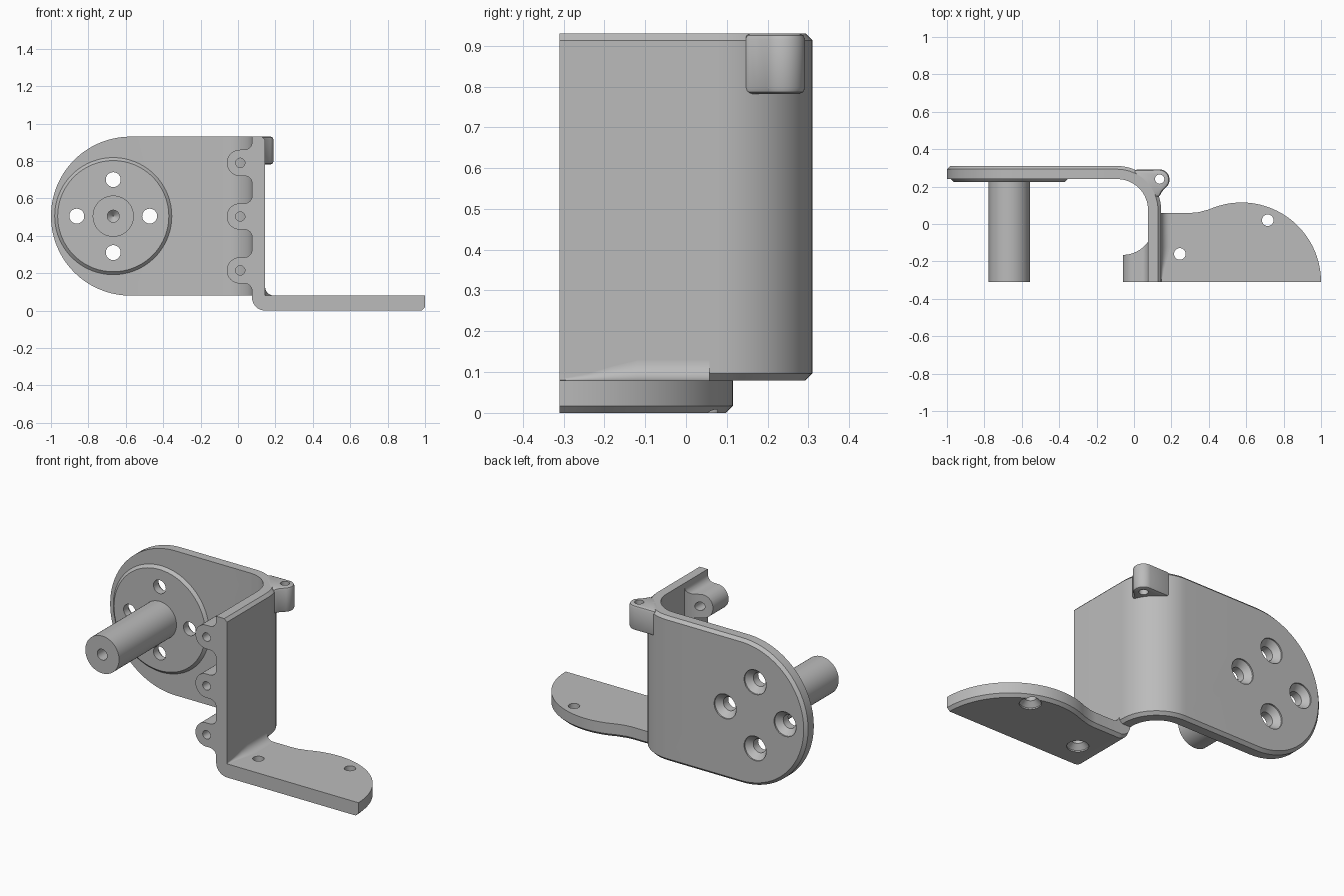
import bpy, bmesh
from math import sin, cos, pi, radians, sqrt

cube = bpy.data.objects.get("Cube")
if cube:
    bpy.data.objects.remove(cube, do_unlink=True)

grey = bpy.data.materials.new("plain grey")
grey.use_nodes = True
grey.diffuse_color = (0.5, 0.5, 0.5, 1)
grey.node_tree.nodes["Principled BSDF"].inputs["Base Color"].default_value = (0.5, 0.5, 0.5, 1)

FRONT = -0.31
MID_Z = 0.505
CHAMFER = 0.017


def loft(name, rings, cap_start=True):
    """Skin a list of equal-length rings into a closed solid."""
    bm = bmesh.new()
    rows = [[bm.verts.new(p) for p in ring] for ring in rings]
    n = len(rows[0])
    for a, b in zip(rows, rows[1:]):
        for i in range(n):
            j = (i + 1) % n
            bm.faces.new((a[i], a[j], b[j], b[i]))
    if cap_start:
        bm.faces.new(rows[0])
    bm.faces.new(rows[-1])
    bmesh.ops.remove_doubles(bm, verts=bm.verts, dist=1e-5)
    bmesh.ops.recalc_face_normals(bm, faces=bm.faces)
    mesh = bpy.data.meshes.new(name)
    bm.to_mesh(mesh)
    bm.free()
    mesh.materials.append(grey)
    ob = bpy.data.objects.new(name, mesh)
    bpy.context.collection.objects.link(ob)
    return ob


def lathe(name, u, v, profile, axis="Y", sides=48):
    """Round part from (radius, position along axis) pairs."""
    rings = []
    for r, t in profile:
        circle = [(u + r * cos(2 * pi * k / sides), v + r * sin(2 * pi * k / sides)) for k in range(sides)]
        rings.append([(a, t, b) if axis == "Y" else (a, b, t) for a, b in circle])
    return loft(name, rings)


def apply_modifier(ob, kind, **settings):
    mod = ob.modifiers.new(kind, kind)
    for key, value in settings.items():
        setattr(mod, key, value)
    bpy.context.view_layer.update()
    graph = bpy.context.evaluated_depsgraph_get()
    ob.data = bpy.data.meshes.new_from_object(ob.evaluated_get(graph))
    ob.modifiers.clear()


def cut(targets, cutter):
    cutter.hide_render = True
    for ob in targets:
        apply_modifier(ob, "BOOLEAN", operation="DIFFERENCE", solver="EXACT", object=cutter)
    bpy.data.objects.remove(cutter, do_unlink=True)


def arc(cx, cy, r, start, end, steps):
    angles = [radians(start + (end - start) * k / steps) for k in range(steps + 1)]
    return [(cx + r * cos(a), cy + r * sin(a)) for a in angles]


# Bent bracket: rounded back plate, corner bend and side wall
def section(inner, middle, outer, h_in, h_out):
    return [(*inner, MID_Z + h_in), (*inner, MID_Z - h_in), (*middle, MID_Z - h_in),
            (*outer, MID_Z - h_out), (*outer, MID_Z + h_out), (*middle, MID_Z + h_in)]


R = 0.425
columns = []
for (xi, hi), (xo, ho) in zip(arc(-0.575, 0, R, 180, 90, 28), arc(-0.575, 0, R - CHAMFER, 180, 90, 28)):
    columns.append(section((xi, 0.24), (xi, 0.293), (xo, 0.31), hi, ho))
bends = [arc(-0.09, 0.075, r, 90, 0, 16) for r in (0.165, 0.218, 0.235)]
for inner, middle, outer in zip(*bends):
    columns.append(section(inner, middle, outer, R, R - CHAMFER))
columns.append(section((0.075, FRONT), (0.128, FRONT), (0.145, FRONT), R, R - CHAMFER))
bracket = loft("bracket_plate", columns, cap_start=False)

# Disc and shaft on the inside of the plate
SX = -0.667
disc = lathe("round_disc", SX, MID_Z, [(0.297, 0.224), (0.314, 0.241), (0.314, 0.25)], sides=96)
shaft = lathe("shaft", SX, MID_Z, [(0.11, FRONT), (0.11, 0.245)])
cut([shaft], lathe("shaft_bore", SX, MID_Z, [(0.032, FRONT - 0.05), (0.032, FRONT + 0.1), (0.002, FRONT + 0.13)]))

# Countersunk screw holes in the plate
for dx, dz in ((1, 0), (-1, 0), (0, 1), (0, -1)):
    cut([bracket, disc], lathe("screw_cutter", SX + 0.195 * dx, MID_Z + 0.195 * dz,
                               [(0.04, 0.2), (0.04, 0.27), (0.072, 0.302), (0.072, 0.35)], sides=32))

# Foot: lobed plate with a rounded heel and a chamfered underside
foot_columns = []


def foot_section(x, yb, xo, yo, z):
    zm = min(z + CHAMFER, 0.079)
    foot_columns.append([(x, FRONT, 0.08), (x, yb, 0.08), (x, yb, zm), (xo, yo, z), (xo, FRONT, z)])


for x, z in arc(0.145, 0.07, 0.07, 180, 270, 10):
    foot_section(x, 0.06, x, 0.06 - CHAMFER, z)
for x, yb in ((0.31, 0.06), (0.345, 0.063), (0.375, 0.071)):
    foot_section(x, yb, x, yb - CHAMFER, 0)
for (x, yb), (xo, yo) in zip(arc(0.575, FRONT, R, 114, 0, 36), arc(0.575, FRONT, R - CHAMFER, 114, 0, 36)):
    foot_section(x, yb, xo, yo, 0)
foot = loft("foot_plate", foot_columns)
for x, y in ((0.245, -0.16), (0.715, 0.02)):
    cut([foot], lathe("foot_cutter", x, y, [(0.058, -0.05), (0.058, 0.008), (0.031, 0.035), (0.031, 0.1)],
                      axis="Z", sides=32))

# Fillet between wall and foot, fading out toward the front
rings = []
for y, r in ((FRONT, 0.003), (-0.24, 0.016), (-0.18, 0.034), (-0.12, 0.048), (0.058, 0.048)):
    curve = arc(0.145 + r, 0.08 + r, r, 180, 270, 8)
    rings.append([(x, y, z) for x, z in [(0.11, 0.05), (0.11, 0.1 + r), (0.145, 0.1 + r)] + curve + [(0.145 + r, 0.05)]])
loft("wall_fillet", rings)

# Hinge knuckles on the front edge of the wall
for label, z in (("upper", 0.79), ("middle", 0.503), ("lower", 0.215)):
    half = arc(0.035, 0.11, 0.04, 0, -90, 8) + arc(0.01, 0, 0.07, 90, 180, 14)
    outline = [(0.1, 0.11)] + half + [(x, -h) for x, h in half[-2::-1]] + [(0.1, -0.11)]
    knuckle = loft(label + "_knuckle", [[(x, y, z + h) for x, h in outline] for y in (FRONT, -0.08)])
    cut([knuckle], lathe("scoop_cutter", -0.06, 0, [(0.165, 0), (0.165, 1)], axis="Z", sides=96))
    cut([knuckle], lathe("pin_cutter", 0.012, z, [(0.025, -0.4), (0.025, 0)], sides=24))

# Pin boss on the upper outside corner
outline = [(0, 0.24), (0, 0.291)] + arc(0.135, 0.237, 0.055, 90, -45, 16) + [(0.148, 0.172), (0.135, 0.142), (0.09, 0.15)]
boss = loft("corner_boss", [[(x, y, z) for x, y in outline] for z in (0.782, 0.93)])
apply_modifier(boss, "BEVEL", width=0.015, segments=2, limit_method="ANGLE", angle_limit=radians(60))
cut([boss], lathe("boss_cutter", 0.137, 0.24, [(0.025, 0.7), (0.025, 1)], axis="Z", sides=24))

# Smooth shading with crisp edges
bpy.ops.object.select_all(action="DESELECT")
for ob in bpy.context.collection.objects:
    if ob.type == "MESH":
        ob.select_set(True)
        bpy.context.view_layer.objects.active = ob
bpy.ops.object.shade_smooth_by_angle(angle=radians(30))
